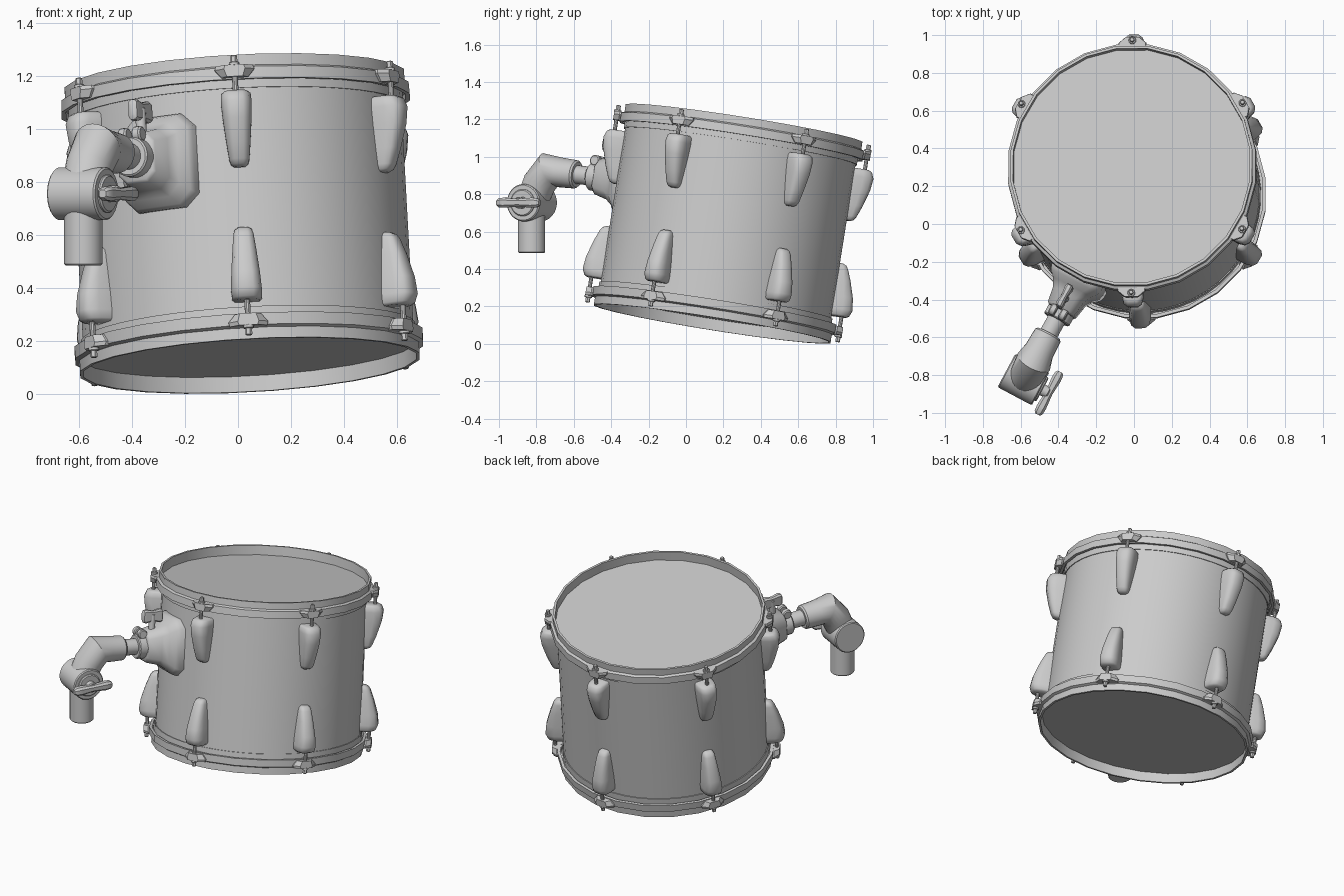
import bpy, bmesh
from math import pi, cos, sin, radians
from mathutils import Vector, Matrix

if "Cube" in bpy.data.objects:
    bpy.data.objects.remove(bpy.data.objects["Cube"])

H = 1.085          # drum height along its tilted axis
AXIS = Vector((-0.055, 0.159, 1)).normalized()
DRUM = Matrix.Translation((0.045, 0.14, 0.108)) @ Vector((0, 0, 1)).rotation_difference(AXIS).to_matrix().to_4x4()
ENDS = {"bottom": DRUM,
        "top": DRUM @ Matrix.Translation((0, 0, H)) @ Matrix.Diagonal((1, 1, -1, 1))}


def rot(deg):
    return Matrix.Rotation(radians(deg), 4, 'Z')


def loft(name, rings, M=Matrix(), caps=True, close=False, angle=35):
    """Skin a list of equal-length rings of points."""
    bm = bmesh.new()
    rows = [[bm.verts.new(M @ Vector(p)) for p in r] for r in rings]
    n = len(rows[0])
    pairs = list(zip(rows, rows[1:])) + ([(rows[-1], rows[0])] if close else [])
    for a, b in pairs:
        for i in range(n):
            j = (i + 1) % n
            bm.faces.new((a[i], a[j], b[j], b[i]))
    if caps and not close:
        bm.faces.new(rows[0])
        bm.faces.new(rows[-1])
    bmesh.ops.recalc_face_normals(bm, faces=bm.faces)
    me = bpy.data.meshes.new(name)
    bm.to_mesh(me)
    bm.free()
    ob = bpy.data.objects.new(name, me)
    bpy.context.collection.objects.link(ob)
    bpy.ops.object.select_all(action='DESELECT')
    bpy.context.view_layer.objects.active = ob
    ob.select_set(True)
    bpy.ops.object.shade_smooth_by_angle(angle=radians(angle))
    return ob


def circle(r, z, n=24):
    return [(r * cos(2 * pi * (i + .5) / n), r * sin(2 * pi * (i + .5) / n), z) for i in range(n)]


def lathe(name, profile, M=Matrix(), n=24, **kw):
    return loft(name, [circle(r, z, n) for r, z in profile], M, **kw)


def tube(name, p0, p1, r, M=Matrix(), n=20, bevel=0.006):
    """Cylinder between two points with a small edge bevel."""
    p0, p1 = M @ Vector(p0), M @ Vector(p1)
    d = p1 - p0
    L = d.length
    T = Matrix.Translation(p0) @ d.to_track_quat('Z', 'Y').to_matrix().to_4x4()
    return lathe(name, [(r - bevel, 0), (r, bevel), (r, L - bevel), (r - bevel, L)], T, n)


def octo(x, w, h, c):
    """Chamfered rectangle in the local yz plane."""
    return [(x, -w, -h + c), (x, -w + c, -h), (x, w - c, -h), (x, w, -h + c),
            (x, w, h - c), (x, w - c, h), (x, -w + c, h), (x, -w, h - c)]


def wing(name, M, half, h, t):
    """Wing-nut paddle: thin waist, wider rounded ends."""
    loft(name, [octo(x * half, t * k, h * k, t * k * .5) for x, k in
                ((-1, .55), (-.9, .9), (-.65, 1), (0, .75), (.65, 1), (.9, .9), (1, .55))], M)


# shell
lathe("shell", [(0.625, 0.06), (0.625, H - 0.06)], DRUM, n=48, caps=False)

for end, E in ENDS.items():
    # head and its collar, hoop with raised lip and skirt
    lathe(end + "_head", [(0.638, 0.06), (0.638, 0.07)], E)
    lathe(end + "_collar", [(0.627, 0.07), (0.632, 0.07), (0.632, 0.125), (0.627, 0.125)], E, n=48, close=True)
    lathe(end + "_hoop", [(0.632, 0.07), (0.632, 0.0), (0.646, 0.0), (0.646, 0.042), (0.661, 0.05),
                          (0.663, 0.095), (0.645, 0.095), (0.645, 0.07)], E, close=True)
    for k in range(6):
        M = E @ rot(30 + 60 * k)
        tag = f"{end}_{k + 1}"
        # hoop ear flaring out around the rod
        loft("ear_" + tag, [[(0.635, -a, z), (0.665, -a, z), (0.695, -b, z),
                             (0.695, b, z), (0.665, a, z), (0.635, a, z)]
                            for z, a, b in ((0.045, 0.07, 0.035), (0.06, 0.075, 0.04), (0.09, 0.05, 0.03))], M)
        # tension rod with head and washer
        tube("rod_" + tag, (0.677, 0, 0.03), (0.677, 0, 0.17), 0.011, M, 10, 0.002)
        tube("rod_head_" + tag, (0.677, 0, 0.008), (0.677, 0, 0.04), 0.013, M, 6, 0.003)
        tube("washer_" + tag, (0.677, 0, 0.034), (0.677, 0, 0.047), 0.02, M, 12, 0.002)
        # tapered lug casing
        loft("lug_" + tag, [[(0.61, -w, z), (0.622 + .5 * d, -w, z), (0.622 + .85 * d, -.82 * w, z),
                             (0.622 + d, -.45 * w, z), (0.622 + d, .45 * w, z),
                             (0.622 + .85 * d, .82 * w, z), (0.622 + .5 * d, w, z), (0.61, w, z)]
                            for z, w, d in ((0.143, .046, .078), (0.153, .056, .095), (0.185, .058, .108),
                                            (0.25, .054, .1), (0.34, .045, .073), (0.4, .038, .05),
                                            (0.418, .032, .038), (0.427, .02, .02))], M, angle=50)

# bracket on the shell
B = DRUM @ rot(241.5) @ Matrix.Translation((0, 0, 0.70))
loft("mount_bracket", [octo(x, w, h, c) for x, w, h, c in
                       ((0.58, .15, .178, .05), (0.635, .15, .178, .05), (0.66, .142, .168, .05),
                        (0.69, .112, .14, .045), (0.73, .092, .115, .04), (0.81, .08, .095, .035),
                        (0.82, .07, .085, .03))], B, angle=50)
tube("clamp_collar", (0.81, 0, 0), (0.87, 0, 0), 0.076, B)
for side in (-1, 1):
    tube(f"clamp_tab_{side}", (0.84, side * .03 - .018, .085), (0.84, side * .03 + .018, .085), 0.03, B, 14)
tube("bracket_bolt", (0.76, 0, 0.08), (0.76, 0, 0.2), 0.02, B, 12)
wing("bracket_wing", B @ Matrix.Translation((0.76, 0, 0.185)), 0.068, 0.042, 0.02)

# arm tube and elbow
tube("arm_tube", (0.8, 0, 0), (1.0, 0, 0), 0.05, B)
hinge = Vector((-0.583, -0.825, 0.755))
path = [B @ Vector((0.955, 0, 0)), B @ Vector((0.965, 0, 0)), B @ Vector((1.06, 0, 0)),
        Vector((-0.53, -0.728, 0.932)), Vector((-0.56, -0.783, 0.86)), hinge]
radii = [0.068, 0.076, 0.08, 0.096, 0.09, 0.085]
side = Vector((0.88, -0.47, 0)).normalized()
rings = []
for i, (p, r) in enumerate(zip(path, radii)):
    a, b = path[max(i - 1, 0)], path[min(i + 1, len(path) - 1)]
    up = (b - a).normalized().cross(side).normalized()
    rings.append([p + r * (cos(t) * side + sin(t) * up) for t in (2 * pi * j / 24 for j in range(24))])
loft("elbow", rings)

# hinge barrel, knob and lower socket
tube("hinge_barrel", hinge - side * 0.105, hinge + side * 0.1, 0.1, n=28)
tube("hinge_cap", hinge + side * 0.09, hinge + side * 0.112, 0.072, n=24)
tube("hinge_bolt", hinge + side * 0.1, hinge + side * 0.15, 0.032, n=16)
tube("socket_tube", (hinge.x, hinge.y, 0.485), hinge, 0.073, n=24)
fwd = Vector((0, 0, 1)).cross(side)
W = Matrix.Translation(hinge + side * 0.15) @ Matrix((fwd, side, (0, 0, 1))).transposed().to_4x4()
wing("hinge_wing", W, 0.128, 0.027, 0.026)
